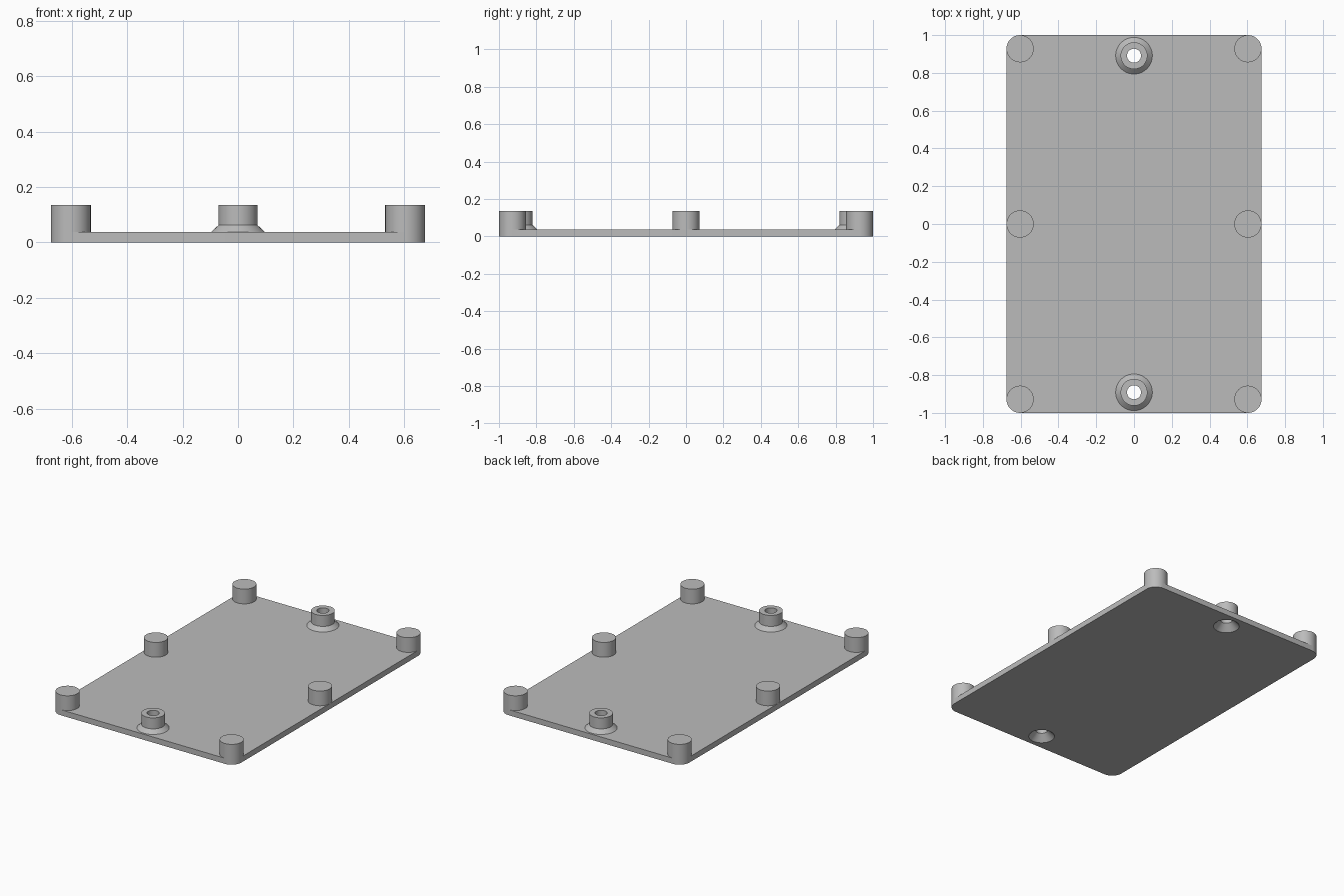
import bpy
import bmesh
from math import radians
from mathutils import Matrix, Vector

if "Cube" in bpy.data.objects:
    bpy.data.objects.remove(bpy.data.objects["Cube"])

HALF_X, HALF_Y = 0.675, 1.0
PLATE_H, TOP = 0.037, 0.135
POST_R, SEGMENTS = 0.072, 64
BOSS_Y = 0.891

grey = bpy.data.materials.new("plain_grey")
grey.use_nodes = True
grey.diffuse_color = (0.5, 0.5, 0.5, 1)
grey.node_tree.nodes["Principled BSDF"].inputs["Base Color"].default_value = grey.diffuse_color


def add_object(name, bm, location=(0, 0, 0)):
    bmesh.ops.recalc_face_normals(bm, faces=bm.faces)
    mesh = bpy.data.meshes.new(name)
    bm.to_mesh(mesh)
    bm.free()
    mesh.materials.append(grey)
    obj = bpy.data.objects.new(name, mesh)
    obj.location = location
    bpy.context.collection.objects.link(obj)
    return obj


def smooth(obj):
    bpy.ops.object.select_all(action="DESELECT")
    obj.select_set(True)
    bpy.context.view_layer.objects.active = obj
    bpy.ops.object.shade_smooth_by_angle(angle=radians(30))


def cylinder(bm, r1, r2, z1, z2, location=(0, 0, 0)):
    place = Matrix.Translation(Vector(location) + Vector((0, 0, (z1 + z2) / 2)))
    bmesh.ops.create_cone(bm, cap_ends=True, segments=SEGMENTS, radius1=r1,
                          radius2=r2, depth=z2 - z1, matrix=place)


def lathe(name, profile, location):
    bm = bmesh.new()
    verts = [bm.verts.new((r, 0, z)) for r, z in profile]
    edges = [bm.edges.new(pair) for pair in zip(verts, verts[1:])]
    bmesh.ops.spin(bm, geom=verts + edges, cent=(0, 0, 0), axis=(0, 0, 1),
                   angle=radians(360), steps=SEGMENTS, use_duplicate=False)
    bmesh.ops.remove_doubles(bm, verts=bm.verts, dist=0.0001)
    return add_object(name, bm, location)


# Base plate with rounded vertical corners
bm = bmesh.new()
bmesh.ops.create_cube(bm, size=1, matrix=Matrix.Translation((0, 0, PLATE_H / 2))
                      @ Matrix.Diagonal((2 * HALF_X, 2 * HALF_Y, PLATE_H, 1)))
upright = [e for e in bm.edges if abs(e.verts[0].co.z - e.verts[1].co.z) > 0.01]
bmesh.ops.bevel(bm, geom=upright, offset=POST_R, segments=SEGMENTS // 4,
                profile=0.5, affect="EDGES")
plate = add_object("base_plate", bm)

# Countersinks cut from the underside
bm = bmesh.new()
for side in (-1, 1):
    cylinder(bm, 0.09, 0.033, -0.01, 0.047, (0, side * BOSS_Y, 0))
cutter = add_object("countersink_cutter", bm)
cutter.hide_render = True
cut = plate.modifiers.new("countersinks", "BOOLEAN")
cut.object = cutter
cut.operation = "DIFFERENCE"
cut.solver = "EXACT"
bpy.context.view_layer.update()
depsgraph = bpy.context.evaluated_depsgraph_get()
cut_mesh = bpy.data.meshes.new_from_object(plate.evaluated_get(depsgraph))
plate.modifiers.clear()
plate.data = cut_mesh
bpy.data.objects.remove(cutter)
smooth(plate)

# Locating posts at the corners and the middle of the long sides
for x_name, sx in (("right", -1), ("left", 1)):
    for y_name, sy in (("front", -1), ("middle", 0), ("back", 1)):
        bm = bmesh.new()
        cylinder(bm, POST_R, POST_R, PLATE_H, TOP)
        smooth(add_object(f"{y_name}_{x_name}_post", bm,
                          (sx * (HALF_X - POST_R), sy * (HALF_Y - POST_R), 0)))

# Hollow screw bosses with a flared foot
boss_profile = [(0.097, PLATE_H), (0.071, 0.062), (0.071, TOP),
                (0.037, TOP), (0.037, 0.043), (0.043, PLATE_H)]
for y_name, sy in (("front", -1), ("back", 1)):
    smooth(lathe(f"{y_name}_screw_boss", boss_profile, (0, sy * BOSS_Y, 0)))
